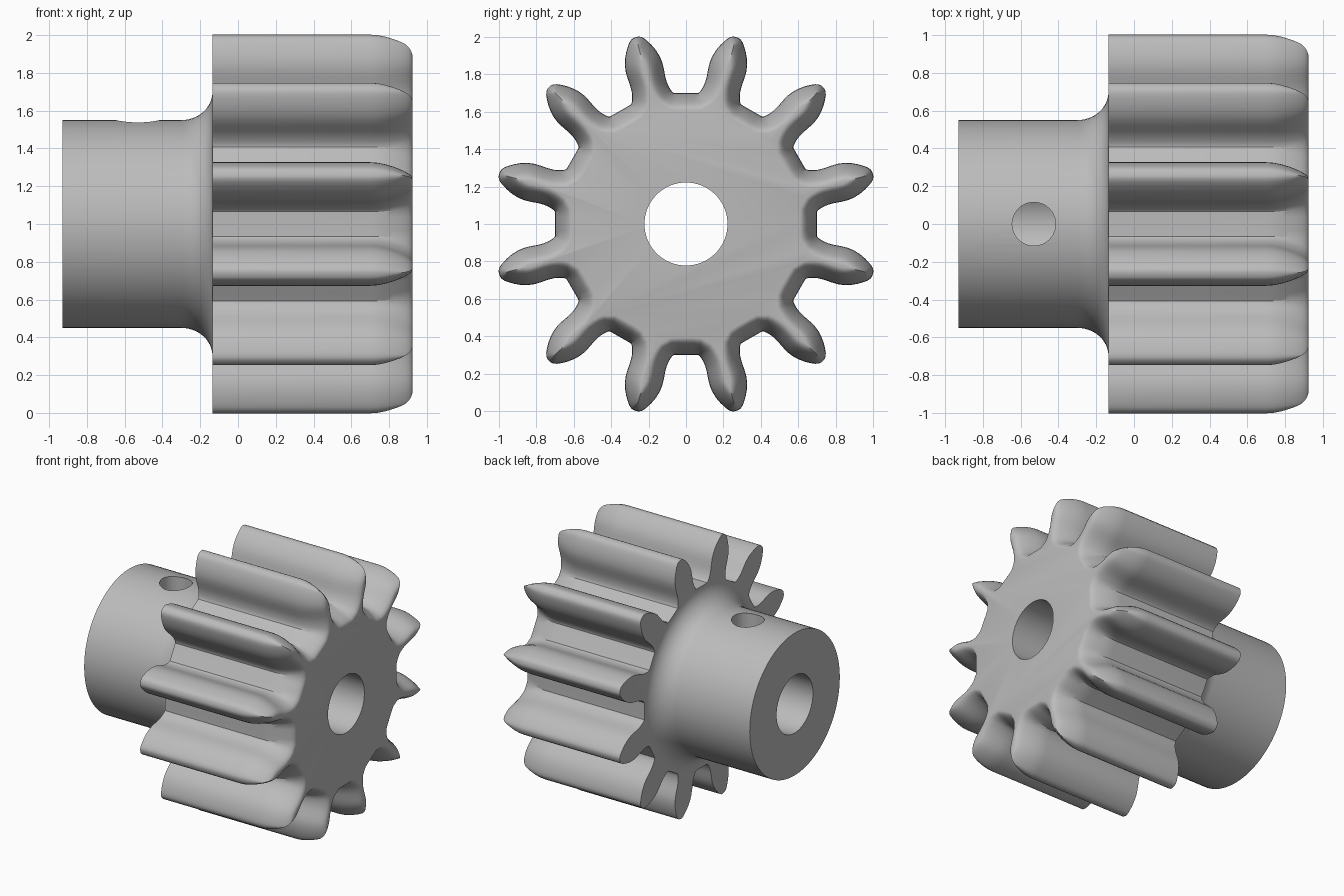
import bpy, bmesh
from math import sin, cos, pi

cube = bpy.data.objects.get("Cube")
if cube:
    bpy.data.objects.remove(cube)

TEETH = 12
steel = bpy.data.materials.new("plain grey metal")
steel.use_nodes = True
GREY = (0.5, 0.5, 0.5, 1)
steel.diffuse_color = GREY
steel.node_tree.nodes["Principled BSDF"].inputs["Base Color"].default_value = GREY


def skin(name, rings):
    """Closed solid through a row of equal rings, capped at both ends."""
    bm = bmesh.new()
    loops = [[bm.verts.new(p) for p in ring] for ring in rings]
    for a, b in zip(loops, loops[1:]):
        for i in range(len(a)):
            j = (i + 1) % len(a)
            bm.faces.new((a[i], a[j], b[j], b[i]))
    bm.faces.new(loops[0])
    bm.faces.new(loops[-1])
    bmesh.ops.remove_doubles(bm, verts=bm.verts, dist=0.0004)
    bmesh.ops.recalc_face_normals(bm, faces=bm.faces)
    mesh = bpy.data.meshes.new(name)
    bm.to_mesh(mesh)
    bm.free()
    obj = bpy.data.objects.new(name, mesh)
    bpy.context.collection.objects.link(obj)
    mesh.materials.append(steel)
    return obj


def lathe(name, profile, sides=96):
    """Solid of revolution around the shaft axis, from (x, radius) pairs."""
    return skin(name, [[(x, r * sin(2 * pi * i / sides), 1 + r * cos(2 * pi * i / sides))
                        for i in range(sides)] for x, r in profile])


# Half tooth outline: (distance along the tooth, half width), root to tip
HALF = [(0.694, 0.118), (0.702, 0.112), (0.716, 0.106), (0.735, 0.101), (0.76, 0.097),
        (0.79, 0.097), (0.83, 0.1), (0.87, 0.101), (0.905, 0.096), (0.94, 0.085),
        (0.97, 0.071), (0.995, 0.056), (1.015, 0.042), (1.028, 0.028), (1.034, 0.014)]
HALF = [(0.679, 0.172), (0.686, 0.145)] + HALF


def inset_half(d):
    """Shrink the outline by d; where both flanks meet, finish in a ridge."""
    out = []
    for i, (a, p) in enumerate(HALF):
        a0, p0 = HALF[max(i - 1, 0)]
        a1, p1 = HALF[min(i + 1, len(HALF) - 1)]
        da, dp = a1 - a0, p1 - p0
        n = (da * da + dp * dp) ** 0.5
        out.append((a + d * dp / n, p - d * da / n))
    # keep the root inside its own pitch sector
    out = [(a, min(p, a * sin(pi / TEETH) / cos(pi / TEETH) - 0.002)) for a, p in out]
    for i, (a, p) in enumerate(out):
        if p <= 0:
            a0, p0 = out[i - 1]
            apex = a0 + (a - a0) * p0 / (p0 - p)
            return out[:i] + [(apex, 0)] * (len(out) - i)
    return out


def gear_ring(x, d):
    half = inset_half(d)
    outline = [(a, -p) for a, p in half] + [(a, p) for a, p in reversed(half)]
    ring = []
    for k in range(TEETH):
        t = 2 * pi * (k + 0.5) / TEETH
        ring += [(x, a * sin(t) + p * cos(t), 1 + a * cos(t) - p * sin(t)) for a, p in outline]
    return ring


# Toothed body, rounded off at the free end
ROUNDING = [(-0.135, 0), (0.7, 0), (0.74, 0.003), (0.78, 0.011), (0.82, 0.023), (0.855, 0.036),
            (0.885, 0.05), (0.905, 0.062), (0.917, 0.073), (0.923, 0.083), (0.925, 0.092)]
gear = skin("pinion_gear", [gear_ring(x, d) for x, d in ROUNDING])

# Hub with a flared fillet running into the teeth
flare = [(-0.3 + 0.165 * sin(i * pi / 24), 0.55 + 0.15 * (1 - cos(i * pi / 24))) for i in range(13)]
hub = lathe("hub", [(-0.93, 0.55)] + flare + [(-0.1, 0.6), (0, 0.6)])

# Cutters: shaft bore and set screw hole
bore = lathe("bore_cutter", [(-1.2, 0.222), (1.2, 0.222)])
screw_hole = skin("screw_hole_cutter", [[(-0.53 + 0.115 * cos(i * pi / 24), 0.115 * sin(i * pi / 24), z)
                                         for i in range(48)] for z in (1.02, 1.8)])

bpy.context.view_layer.objects.active = gear
for tool, mode in ((hub, "UNION"), (bore, "DIFFERENCE"), (screw_hole, "DIFFERENCE")):
    mod = gear.modifiers.new(tool.name, "BOOLEAN")
    mod.operation, mod.object, mod.solver = mode, tool, "EXACT"
    bpy.ops.object.modifier_apply(modifier=mod.name)
    bpy.data.objects.remove(tool)

for obj in bpy.context.selected_objects:
    obj.select_set(False)
gear.select_set(True)
bpy.ops.object.shade_smooth_by_angle(angle=pi / 6)
